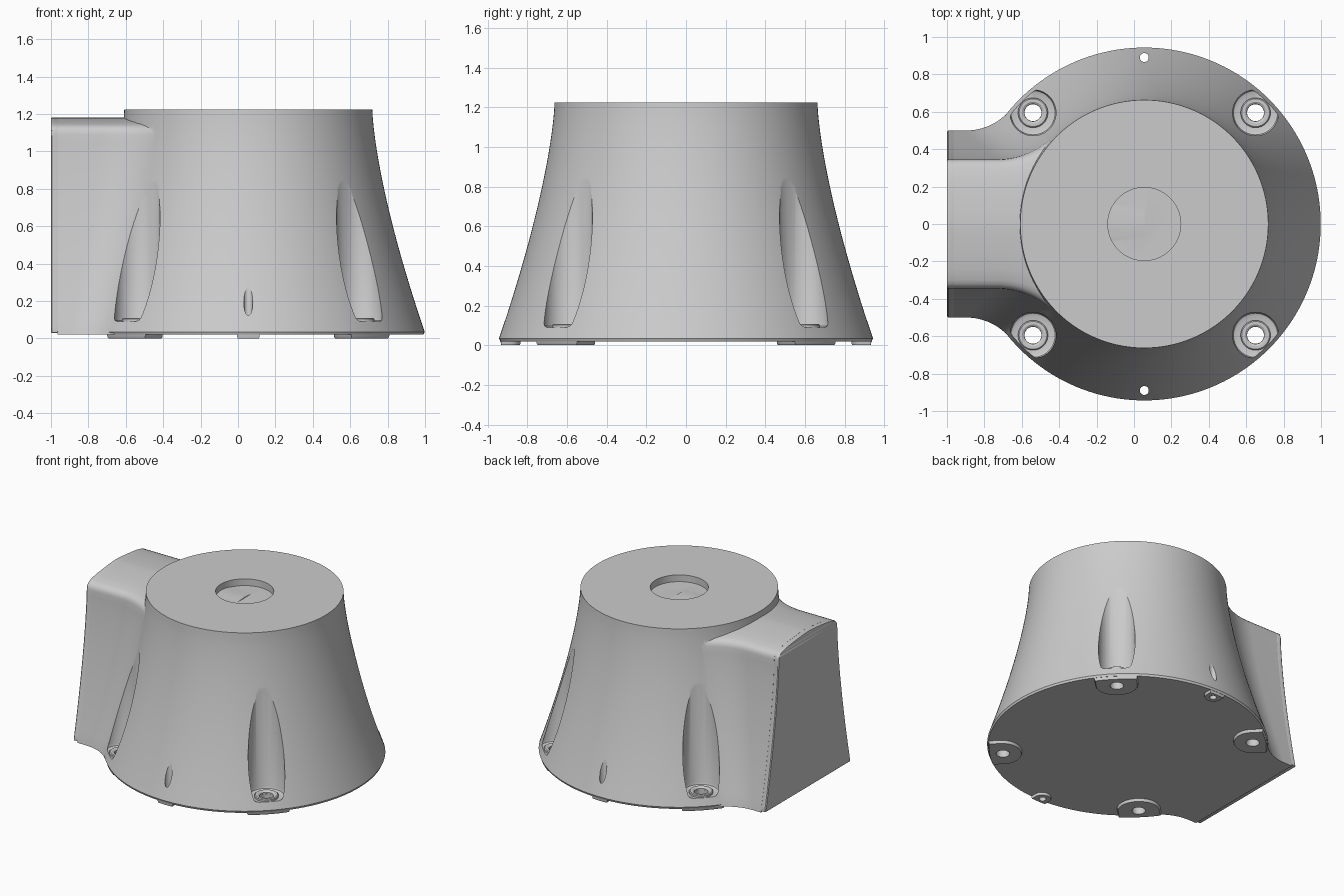
import bpy, bmesh, math
from mathutils import Vector

if "Cube" in bpy.data.objects:
    bpy.data.objects.remove(bpy.data.objects["Cube"])

CX = 0.055          # axis of the round body
MOUNTS = [(CX + sx * 0.595, sy * 0.595) for sx in (-1, 1) for sy in (-1, 1)]
PINS = [(CX, -0.89), (CX, 0.89)]


def make(name, verts, faces):
    bm = bmesh.new()
    vs = [bm.verts.new(v) for v in verts]
    for f in faces:
        bm.faces.new([vs[i] for i in f])
    bmesh.ops.remove_doubles(bm, verts=bm.verts, dist=1e-6)
    bmesh.ops.dissolve_degenerate(bm, edges=bm.edges, dist=1e-6)
    bmesh.ops.recalc_face_normals(bm, faces=bm.faces)
    me = bpy.data.meshes.new(name)
    bm.to_mesh(me)
    bm.free()
    ob = bpy.data.objects.new(name, me)
    bpy.context.collection.objects.link(ob)
    return ob


def loft(name, rings, capped=True, closed=False):
    n, m = len(rings[0]), len(rings)
    faces = []
    for k in range(m if closed else m - 1):
        a, b = k * n, ((k + 1) % m) * n
        faces += [(a + i, a + (i + 1) % n, b + (i + 1) % n, b + i) for i in range(n)]
    if capped and not closed:
        faces += [tuple(range(n))[::-1], tuple(range((m - 1) * n, m * n))]
    return make(name, [p for r in rings for p in r], faces)


def lathe(name, profile, x, y, seg, closed=False):
    rings = [[(x + r * math.cos(2 * math.pi * i / seg), y + r * math.sin(2 * math.pi * i / seg), z)
              for i in range(seg)] for r, z in profile]
    return loft(name, rings, True, closed)


def boolean(ob, other, op):
    mod = ob.modifiers.new("bool", 'BOOLEAN')
    mod.operation, mod.object, mod.solver = op, other, 'EXACT'
    apply_mods(ob)
    bpy.data.objects.remove(other)


def apply_mods(ob):
    dg = bpy.context.evaluated_depsgraph_get()
    me = bpy.data.meshes.new_from_object(ob.evaluated_get(dg))
    ob.modifiers.clear()
    ob.data = me


def smooth(ob, angle=28):
    bpy.ops.object.select_all(action='DESELECT')
    ob.select_set(True)
    bpy.context.view_layer.objects.active = ob
    bpy.ops.object.shade_smooth_by_angle(angle=math.radians(angle))


def body_r(z):
    return 0.663 + 0.282 * max(0, (1.225 - z) / 1.195) ** 1.45


def neck_w(z):
    return 0.345 + 0.155 * max(0, (1.09 - max(z, 0.03)) / 1.06) ** 1.45


# flared round body with the shallow round recess on top
flare = [0.035 + (1.225 - 0.035) * i / 28 for i in range(29)]
profile = [(0.3, 0.02), (0.937, 0.02)] + [(body_r(z), z) for z in flare]
profile += [(0.195, 1.225), (0.195, 1.175)]
body = lathe("housing_body", profile, CX, 0, 160)

# side neck: filleted plan section, arched top
levels = [(0.02 + (1.09 - 0.02) * i / 24, 1) for i in range(25)]
levels += [(1.108, .993), (1.124, .97), (1.136, .93), (1.145, .87), (1.158, .7),
           (1.169, .45), (1.177, .2), (1.18, .04)]


def neck_section(z, s):
    w, f, r = neck_w(z), 0.3 + 0.15 * min(z / 1.09, 1), min(body_r(z), 0.945) - 0.003
    cx, cy = -math.sqrt((r + f) ** 2 - (w + f) ** 2), w + f
    a0, a1 = -math.pi / 2, math.atan2(-cy, -cx)
    half = [(-0.964, w)]
    for i in range(17):
        a = a0 + (a1 - a0) * i / 16
        half.append((CX + cx + f * math.cos(a), cy + f * math.sin(a)))
    half.append((CX, 0.3))
    return [(x, y * s, z) for x, y in half] + [(x, -y * s, z) for x, y in half[::-1]]


neck = loft("neck", [neck_section(z, s) for z, s in levels])
boolean(body, neck, 'UNION')


# foot pads: U-shaped, trimmed to the body rim
def pad(x, y, w, inner):
    d = Vector((x - CX, y))
    u = d.normalized()
    t = Vector((-u.y, u.x))
    pts = []
    for i in range(25):
        a = math.pi / 2 + math.pi * i / 24
        pts.append(u * (d.length + inner * math.cos(a)) + t * (w * math.sin(a)))
    ang = math.asin(w / 0.935)
    pts += [(u * math.cos(b) + t * math.sin(b)) * 0.935
            for b in (-ang + 2 * ang * i / 12 for i in range(13))]
    c = sum(pts, Vector((0, 0))) / len(pts)
    rings = []
    for z, s in ((0, 0.95), (0.006, 0.98), (0.02, 1), (0.034, 1)):
        rings.append([(CX + (c + (p - c) * s).x, (c + (p - c) * s).y, z) for p in pts])
    return loft("foot_pad", rings)


for x, y in MOUNTS:
    boolean(body, pad(x, y, 0.145, 0.13), 'UNION')
for x, y in PINS:
    boolean(body, pad(x, y, 0.06, 0.055), 'UNION')

# screw pockets with through holes, and the two pin holes
for x, y in MOUNTS:
    cut = lathe("pocket_cutter", [(0.045, -0.1), (0.045, 0.09), (0.105, 0.09), (0.118, 0.096),
                                  (0.123, 0.11), (0.123, 1.15)], x, y, 48)
    boolean(body, cut, 'DIFFERENCE')
for x, y in PINS:
    boolean(body, lathe("pin_cutter", [(0.024, -0.1), (0.024, 0.6)], x, y, 24), 'DIFFERENCE')
smooth(body)

# raised washers in the pockets
for x, y in MOUNTS:
    ring = lathe("screw_washer", [(0.046, 0.08), (0.08, 0.08), (0.08, 0.103), (0.074, 0.108),
                                  (0.058, 0.108), (0.046, 0.1)], x, y, 40, True)
    smooth(ring)

# cover plate closing the neck
rings = []
for z, s in [(0.03, 1)] + levels[1:]:
    w = neck_w(z) * s
    rings.append([(-0.963, w, z), (-0.994, w, z), (-1, w * 0.988, z),
                  (-1, -w * 0.988, z), (-0.994, -w, z), (-0.963, -w, z)])
cover = loft("end_cover", rings)
bev = cover.modifiers.new("edge", 'BEVEL')
bev.width, bev.segments, bev.limit_method = 0.003, 2, 'ANGLE'
bev.angle_limit = math.radians(60)
apply_mods(cover)
smooth(cover)
